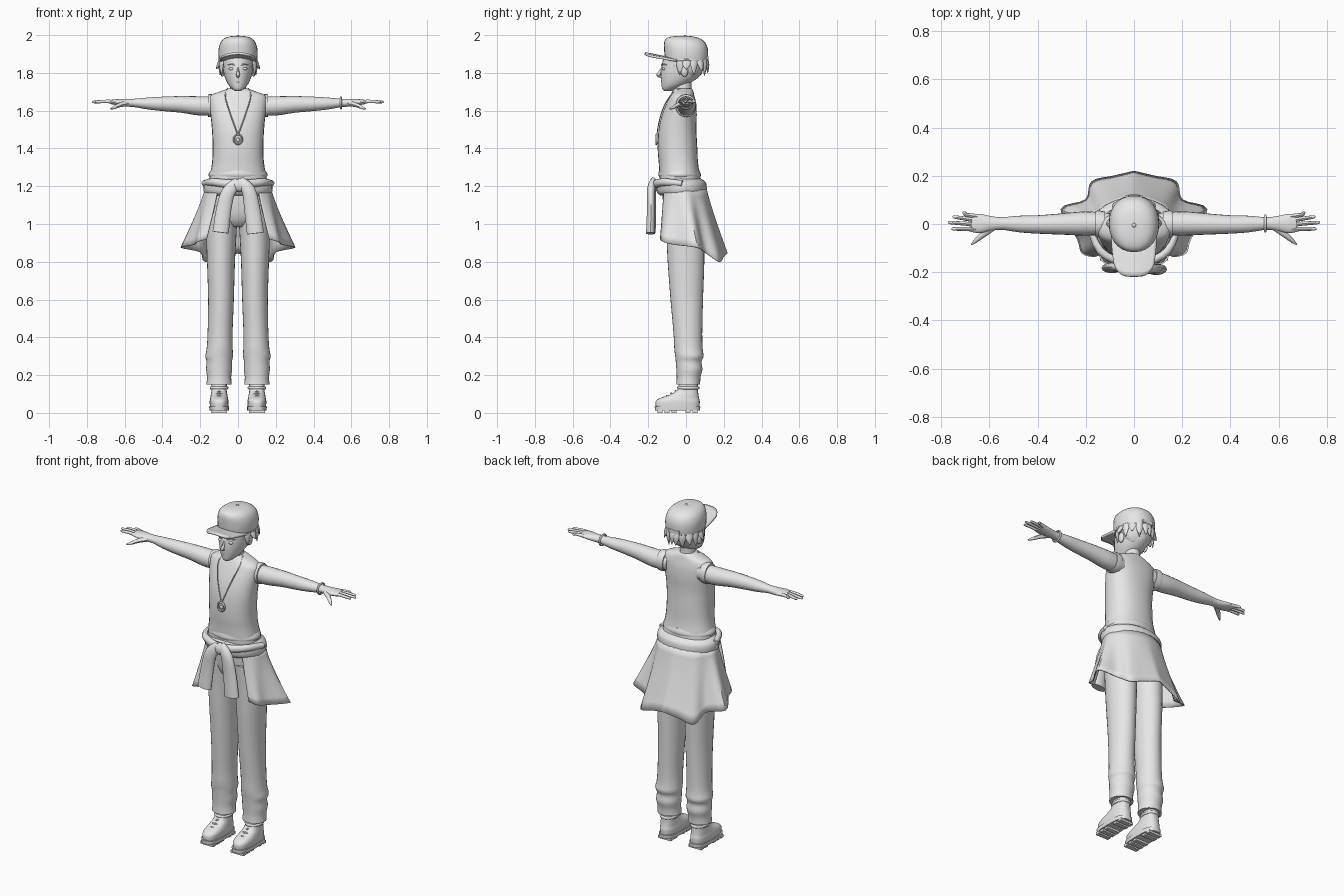
import bpy, bmesh, math
from mathutils import Vector as V

grey = bpy.data.materials.new("plain_grey")
grey.diffuse_color = (0.8, 0.8, 0.8, 1)


def finish(name, bm, mirror=False):
    bmesh.ops.recalc_face_normals(bm, faces=bm.faces)
    me = bpy.data.meshes.new(name)
    bm.to_mesh(me)
    bm.free()
    me.materials.append(grey)
    ob = bpy.data.objects.new(name, me)
    bpy.context.collection.objects.link(ob)
    if mirror:
        ob.modifiers.new("Mirror", 'MIRROR')
    return ob


def spline(rows, steps):
    """Catmull-Rom interpolation of equal-length number rows."""
    out = []
    for i in range(len(rows) - 1):
        a, b, c, d = rows[max(i - 1, 0)], rows[i], rows[i + 1], rows[min(i + 2, len(rows) - 1)]
        for s in range(steps):
            t = s / steps
            out.append([0.5 * (2 * q + (r - p) * t + (2 * p - 5 * q + 4 * r - w) * t * t
                               + (3 * q - p - 3 * r + w) * t ** 3) for p, q, r, w in zip(a, b, c, d)])
    return out + [list(rows[-1])]


def skin(name, rings, mirror=False):
    bm = bmesh.new()
    loops = [[bm.verts.new(p) for p in r] for r in rings]
    n = len(loops[0])
    for a, b in zip(loops, loops[1:]):
        for i in range(n):
            bm.faces.new((a[i], a[(i + 1) % n], b[(i + 1) % n], b[i]))
    bm.faces.new(loops[0])
    bm.faces.new(loops[-1])
    return finish(name, bm, mirror)


def oval(c, u, v, n, power=2.0):
    pts = []
    for i in range(n):
        a = 2 * math.pi * i / n
        ca, sa = math.cos(a), math.sin(a)
        pts.append(V(c) + V(u) * math.copysign(abs(ca) ** (2 / power), ca)
                   + V(v) * math.copysign(abs(sa) ** (2 / power), sa))
    return pts


def upright(name, rows, n=28, steps=3, power=2.0, mirror=False):
    """Rows are z, cx, cy, rx, ry."""
    return skin(name, [oval((x, y, z), (rx, 0, 0), (0, ry, 0), n, power)
                       for z, x, y, rx, ry in spline(rows, steps)], mirror)


def strip(name, rows, n=10, steps=3, side=None, mirror=False):
    """Tube along a path; rows are x, y, z, half width, half thickness."""
    rows = spline(rows, steps)
    rings = []
    for i, r in enumerate(rows):
        t = (V(rows[min(i + 1, len(rows) - 1)][:3]) - V(rows[max(i - 1, 0)][:3])).normalized()
        v = V(side or (0, 0, 1))
        v = (v - t * v.dot(t)).normalized()
        rings.append(oval(r[:3], t.cross(v) * r[3], v * r[4], n))
    return skin(name, rings, mirror)


def ball(name, c, r, mirror=False):
    bm = bmesh.new()
    bmesh.ops.create_uvsphere(bm, u_segments=16, v_segments=10, radius=1)
    for v in bm.verts:
        v.co = V((c[k] + v.co[k] * r[k] for k in range(3)))
    return finish(name, bm, mirror)


def box(name, c, s, mirror=False):
    bm = bmesh.new()
    bmesh.ops.create_cube(bm, size=1)
    for v in bm.verts:
        v.co = V((c[k] + v.co[k] * s[k] for k in range(3)))
    return finish(name, bm, mirror)


def hoop(name, c, u, v, r, n=28, mirror=False):
    """Closed thin ring around an oval path."""
    path = oval(c, u, v, n)
    axis = V(u).cross(V(v)).normalized()
    bm = bmesh.new()
    loops = [[bm.verts.new(q) for q in oval(p, (p - V(c)).normalized() * r, axis * r, 8)] for p in path]
    for i in range(n):
        a, b = loops[i], loops[(i + 1) % n]
        for j in range(8):
            bm.faces.new((a[j], a[(j + 1) % 8], b[(j + 1) % 8], b[j]))
    return finish(name, bm, mirror)


# Torso and hips
upright("shirt", [(1.16, 0, -.025, .155, .11), (1.25, 0, -.033, .15, .108), (1.32, 0, -.04, .138, .104),
                  (1.4, 0, -.045, .134, .105), (1.5, 0, -.045, .138, .1), (1.58, 0, -.035, .146, .092),
                  (1.64, 0, -.025, .153, .078), (1.68, 0, -.02, .145, .064), (1.705, 0, -.016, .085, .054),
                  (1.718, 0, -.015, .05, .045)], power=2.3)
upright("shirt_hem_fold", [(1.245, 0, -.033, .148, .107), (1.262, 0, -.034, .157, .113),
                           (1.285, 0, -.036, .143, .106)])
upright("hips", [(1.2, 0, -.02, .15, .108), (1.08, 0, -.012, .16, .106), (1.02, 0, -.005, .13, .095),
                 (.985, 0, 0, .07, .07)])

# Trouser legs with ankle creases
upright("trouser_leg", [(1.1, .08, -.012, .08, .104), (.95, .088, -.004, .08, .1), (.8, .09, 0, .074, .097),
                        (.6, .09, .004, .068, .086), (.42, .095, .01, .066, .076), (.34, .097, .013, .069, .075),
                        (.3, .1, .018, .073, .075), (.27, .099, .014, .067, .068), (.23, .1, .018, .069, .069),
                        (.19, .1, .014, .064, .063), (.15, .1, .012, .067, .063)], mirror=True)

# Boots with cleated soles and laces
upright("boot_upper", [(.025, .1, -.044, .048, .115), (.06, .1, -.044, .05, .117), (.078, .1, -.035, .047, .104),
                       (.095, .1, -.012, .044, .078), (.12, .1, .008, .04, .056), (.16, .1, .014, .042, .05)],
        power=2.6, mirror=True)
upright("boot_sole", [(.012, .1, -.045, .051, .119), (.034, .1, -.045, .053, .121)], steps=1, power=3, mirror=True)
for i in range(6):
    if i != 3:
        box("sole_cleat", (.1, -.138 + i * .037, .008), (.084, .026, .016), True)
hoop("boot_collar", (.1, .012, .132), (.042, 0, 0), (0, .052, 0), .008, mirror=True)
for y, z in ((-.102, .087), (-.078, .1), (-.055, .113)):
    strip("boot_lace", [(.066, y + .02, z - .018, .005, .005), (.1, y, z + .002, .006, .006),
                        (.134, y + .02, z - .018, .005, .005)], 6, mirror=True)

# Arms, hands and fingers
skin("arm", [oval((x, y, z), (0, ry, 0), (0, 0, rz), 20) for x, y, z, ry, rz in spline(
    [(.1, .0, 1.625, .045, .05), (.2, .002, 1.625, .05, .051), (.3, 0, 1.633, .044, .044),
     (.4, -.002, 1.636, .038, .038), (.48, 0, 1.638, .034, .031), (.55, .002, 1.641, .026, .022),
     (.6, .002, 1.642, .032, .02), (.64, .002, 1.645, .04, .016), (.675, .003, 1.646, .036, .011)], 3)], True)
skin("armhole_edge", [oval((x, 0, 1.627), (0, r, 0), (0, 0, r + .005), 20)
                      for x, r in ((.12, .052), (.145, .056), (.16, .054))], True)
for y0, x1, y1 in ((.031, .712, .046), (.014, .752, .029), (-.004, .77, .006), (-.022, .757, -.02)):
    strip("finger", [(.65, y0, 1.646, .01, .01), (.695, (y0 + y1) / 2, 1.649, .0085, .009),
                     (x1 - .008, y1, 1.646, .007, .007), (x1, y1, 1.645, .002, .002)], 8, mirror=True)
strip("thumb", [(.59, -.015, 1.638, .016, .015), (.625, -.043, 1.63, .013, .012),
                (.655, -.068, 1.617, .009, .009), (.675, -.086, 1.61, .003, .003)], 8, mirror=True)
hoop("bracelet", (.545, .002, 1.641), (0, .033, 0), (0, 0, .03), .005)

# Neck, head and face
upright("neck", [(1.66, 0, -.01, .055, .05), (1.71, 0, -.017, .042, .046), (1.79, 0, -.018, .043, .048)])
upright("head", [(1.703, 0, -.096, .012, .018), (1.715, 0, -.088, .03, .038), (1.74, 0, -.06, .053, .07),
                 (1.78, 0, -.032, .071, .102), (1.82, 0, -.02, .079, .112), (1.88, 0, -.012, .084, .108)])
strip("nose", [(0, -.126, 1.825, .005, .006), (0, -.14, 1.8, .008, .009), (0, -.147, 1.788, .01, .009),
               (0, -.134, 1.778, .006, .005)], 8, side=(0, 1, 0))
ball("lips", (0, -.123, 1.752), (.018, .009, .006))
ball("eye", (.033, -.117, 1.822), (.016, .009, .008), True)
strip("eyebrow", [(.016, -.13, 1.842, .003, .003), (.035, -.122, 1.847, .004, .004),
                  (.056, -.103, 1.842, .002, .002)], 6, mirror=True)
ball("ear", (.083, -.008, 1.81), (.012, .02, .03), True)

# Hair below the cap
upright("hair_back", [(1.775, 0, .025, .05, .035), (1.8, 0, .026, .074, .055), (1.84, 0, .02, .088, .083),
                      (1.88, 0, .01, .092, .098)])
for deg, drop, out in ((-48, 1.80, .0), (-25, 1.785, .008), (-4, 1.82, .028), (18, 1.79, .012),
                       (40, 1.81, .022), (62, 1.785, .005), (83, 1.80, .012)):
    a = math.radians(deg)
    d = V((math.cos(a), math.sin(a), 0))
    p = V((.088 * d.x, .01 + .094 * d.y, 1.875))
    q = p + d * (.006 + out * .3)
    e = p + d * out
    strip("hair_lock", [(*p, .022, .012), (q.x, q.y, 1.842, .02, .011), (e.x, e.y, drop, .002, .002)],
          6, side=d, mirror=True)

# Cap with brim, button and rear strap
upright("cap_crown", [(1.862, 0, .002, .1, .112), (1.885, 0, .002, .103, .115), (1.925, 0, 0, .103, .116),
                      (1.96, 0, -.007, .093, .109), (1.982, 0, -.015, .073, .09), (1.993, 0, -.018, .045, .055),
                      (1.996, 0, -.018, .008, .01)], power=2.2)
hoop("cap_band_edge", (0, .002, 1.868), (.1, 0, 0), (0, .112, 0), .005)
ball("cap_button", (0, -.005, 1.995), (.009, .009, .005))
box("cap_strap", (0, .114, 1.88), (.07, .008, .018))
bm = bmesh.new()
grid = []
for j in range(7):
    t = j / 6
    row = []
    for i in range(13):
        s = i / 6 - 1
        back = -.105 * math.sqrt(max(0, 1 - (s * .9) ** 2))
        y = back + (-.218 + .045 * s ** 4 - back) * t
        row.append(bm.verts.new((s * (.094 - .012 * t ** 2), y, 1.882 + .022 * t - .018 * s * s)))
    grid.append(row)
for a, b in zip(grid, grid[1:]):
    for i in range(12):
        bm.faces.new((a[i], a[i + 1], b[i + 1], b[i]))
brim = finish("cap_brim", bm).modifiers.new("Thickness", 'SOLIDIFY')
brim.thickness, brim.offset = .012, 0

# Tied jacket: waist roll, flared body, knot and sleeves
upright("waist_roll", [(1.15, 0, -.022, .155, .112), (1.165, 0, -.022, .178, .13), (1.195, 0, -.024, .184, .134),
                       (1.22, 0, -.026, .177, .13), (1.24, 0, -.03, .15, .11)])
for s in (-1, 1):
    strip("waist_fold", [(s * .178, -.02, 1.215, .016, .016), (s * .14, -.11, 1.222, .02, .018),
                         (s * .07, -.152, 1.215, .022, .018), (0, -.166, 1.21, .024, .018)], side=(0, 1, 0))
hem = spline([(.165, -.135, .92), (.215, -.12, .905), (.235, -.06, .89), (.302, .06, .875), (.2, .1, .85),
              (.175, .175, .80), (.085, .198, .825), (0, .218, .845)], 4)
bm = bmesh.new()
grid = []
for i, h in enumerate(hem):
    a = math.radians(-52 + 142 * i / (len(hem) - 1))
    top = V((.172 * math.cos(a), -.018 + .124 * math.sin(a), 1.19))
    col = []
    for j in range(9):
        t = j / 8
        p = top.lerp(V(h), t)
        f = t ** 1.15 - t
        p.x, p.y = p.x + (h[0] - top.x) * f, p.y + (h[1] - top.y) * f
        col.append(bm.verts.new(p))
    grid.append(col)
for a, b in zip(grid, grid[1:]):
    for j in range(8):
        bm.faces.new((a[j], b[j], b[j + 1], a[j + 1]))
skirt = finish("jacket_body", bm, True).modifiers.new("Thickness", 'SOLIDIFY')
skirt.thickness, skirt.offset = .006, 0
ball("jacket_knot", (.012, -.172, 1.205), (.042, .026, .036))
strip("jacket_sleeve_left", [(0, -.168, 1.22, .028, .018), (-.05, -.178, 1.17, .036, .02),
                             (-.075, -.178, 1.08, .04, .02), (-.092, -.182, .955, .043, .022)], 14, side=(0, 1, 0))
strip("jacket_sleeve_right", [(.01, -.172, 1.225, .028, .018), (.055, -.185, 1.18, .036, .022),
                              (.075, -.185, 1.08, .042, .022), (.092, -.188, .95, .045, .024)], 14, side=(0, 1, 0))

# Necklace
strip("necklace_cord", [(.055, -.03, 1.718, .003, .003), (.068, -.083, 1.68, .003, .003),
                        (.05, -.122, 1.61, .003, .003), (.022, -.145, 1.53, .003, .003),
                        (0, -.154, 1.47, .003, .003)], 6, side=(0, 1, 0), mirror=True)
hoop("pendant_ring", (0, -.157, 1.448), (.022, 0, 0), (0, 0, .025), .005)
ball("pendant_core", (0, -.156, 1.445), (.011, .006, .012))

# Shading
for ob in bpy.context.scene.objects:
    ob.select_set(True)
    bpy.context.view_layer.objects.active = ob
bpy.ops.object.shade_smooth_by_angle(angle=math.radians(45))
